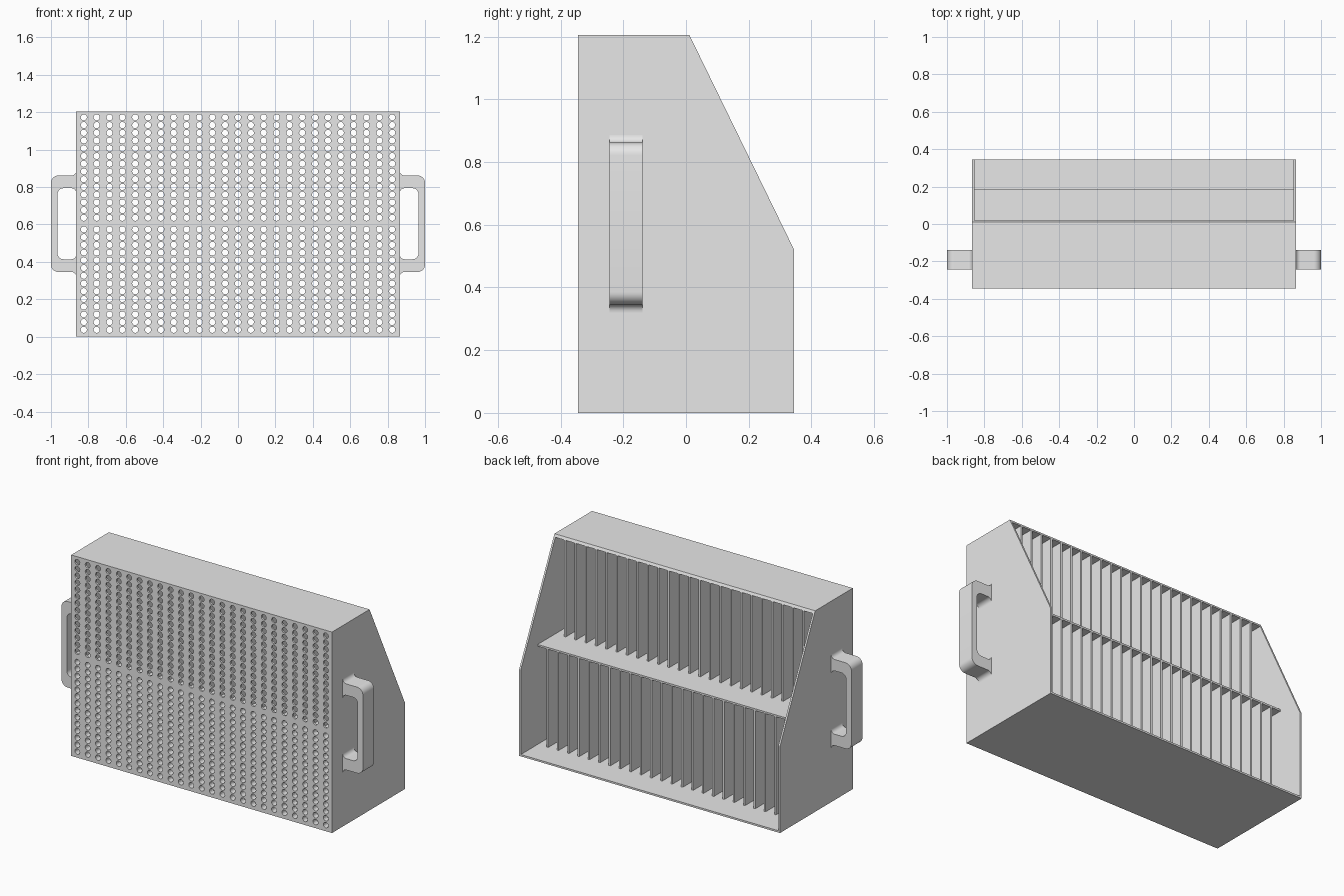
import bpy, bmesh, math
from mathutils import Vector

cube = bpy.data.objects.get("Cube")
if cube:
    bpy.data.objects.remove(cube, do_unlink=True)

grey = bpy.data.materials.new("light_grey")
grey.use_nodes = True
grey.diffuse_color = (0.8, 0.8, 0.8, 1)
grey.node_tree.nodes["Principled BSDF"].inputs["Base Color"].default_value = (0.8, 0.8, 0.8, 1)

# Overall sizes
W, D, H = 0.865, 0.345, 1.205       # half width, half depth, height
T = 0.011                           # sheet thickness
TOP_Y, KNEE_Z = 0.011, 0.52         # ends of the sloping back edge
SLOPE = (D - TOP_Y) / (H - KNEE_Z)
COLS, ROWS = 25, 14
PX, PZ = 0.0687, 0.0413             # hole pitch
RADIUS = 0.0165
SHELF_Z, SHELF_Y = 0.599, 0.185
LOW_Z, HIGH_Z = 0.016, 0.615        # bottoms of the two hole fields
FIELD = ROWS * PZ


def add_object(name, bm):
    bmesh.ops.recalc_face_normals(bm, faces=bm.faces)
    mesh = bpy.data.meshes.new(name)
    bm.to_mesh(mesh)
    bm.free()
    mesh.materials.append(grey)
    ob = bpy.data.objects.new(name, mesh)
    bpy.context.collection.objects.link(ob)
    return ob


def extrude(name, points, direction):
    """Solid made by sweeping a closed outline along a direction."""
    bm = bmesh.new()
    face = bm.faces.new([bm.verts.new(p) for p in points])
    new = bmesh.ops.extrude_face_region(bm, geom=[face])["geom"]
    bmesh.ops.translate(bm, vec=direction,
                        verts=[v for v in new if isinstance(v, bmesh.types.BMVert)])
    return add_object(name, bm)


def across(name, x0, x1, profile):
    """Sweep a (y, z) profile from x0 to x1."""
    return extrude(name, [(x0, y, z) for y, z in profile], (x1 - x0, 0, 0))


def rect(y0, y1, z0, z1):
    return [(y0, z0), (y1, z0), (y1, z1), (y0, z1)]


def array(ob, count, offset):
    mod = ob.modifiers.new("repeat", "ARRAY")
    mod.count = count
    mod.use_relative_offset = False
    mod.use_constant_offset = True
    mod.constant_offset_displace = offset


# Case: sides, floor, sloped-edge top and middle shelf
side = [(-D, 0), (D, 0), (D, KNEE_Z), (TOP_Y, H), (-D, H)]
across("right_side", -W, -W + T, side)
across("left_side", W - T, W, side)
inner = W - T
across("floor", -inner, inner, rect(-D, D, 0, T))
under_y = TOP_Y + 0.016 * SLOPE
across("top", -inner, inner, [(-D, H - 0.016), (under_y, H - 0.016), (TOP_Y, H), (-D, H)])
across("shelf", -inner, inner, rect(-D, SHELF_Y, SHELF_Z, SHELF_Z + T))

# Solid strips of the front around the hole fields
for name, z0, z1 in (("bottom_rail", 0, LOW_Z),
                     ("middle_rail", LOW_Z + FIELD, HIGH_Z),
                     ("top_rail", HIGH_Z + FIELD, H)):
    across(name, -inner, inner, rect(-D, -D + T, z0, z1))


def hole_field(name, z0, depth):
    """One pierced cell, repeated over columns and rows."""
    bm = bmesh.new()
    n = 16
    cx, cz = -(COLS - 1) / 2 * PX, z0 + PZ / 2
    rings = []
    for y in (-D, -D + depth):
        outer, hole = [], []
        for i in range(n):
            c, s = math.cos(math.tau * i / n), math.sin(math.tau * i / n)
            m = max(abs(c), abs(s))
            outer.append(bm.verts.new((cx + c / m * PX / 2, y, cz + s / m * PZ / 2)))
            hole.append(bm.verts.new((cx + c * RADIUS, y, cz + s * RADIUS)))
        rings.append((outer, hole))
    (fo, fh), (bo, bh) = rings
    for i in range(n):
        j = (i + 1) % n
        for a, b in ((fo, fh), (fh, bh), (bh, bo)):
            bm.faces.new((a[i], a[j], b[j], b[i]))
    # Orient the open cell: front out, back in, hole walls toward the axis
    ob = add_object(name, bm)
    if ob.data.polygons[0].normal.y > 0:
        ob.data.flip_normals()
    array(ob, COLS, (PX, 0, 0))
    array(ob, ROWS, (0, 0, PZ))


hole_field("lower_perforated_panel", LOW_Z, 0.035)
hole_field("upper_perforated_panel", HIGH_Z, T)

# Dividers between the columns of holes
first = -(COLS / 2 - 1) * PX
for name, y1, z0, z1 in (("lower_dividers", SHELF_Y, T, SHELF_Z),
                         ("upper_dividers", under_y, SHELF_Z + T, H - 0.016)):
    ob = across(name, first - T / 2, first + T / 2, rect(-D + T / 2, y1, z0, z1))
    array(ob, COLS - 1, (PX, 0, 0))


def rounded(corners, steps=8):
    """Outline through (x, z, radius) corners with arcs at the corners."""
    out = []
    for i, (x, z, r) in enumerate(corners):
        p = Vector((x, z))
        if r == 0:
            new = [p]
        else:
            a = (Vector(corners[i - 1][:2]) - p).normalized() * r
            b = (Vector(corners[(i + 1) % len(corners)][:2]) - p).normalized() * r
            new = []
            for k in range(steps + 1):
                t = math.pi / 2 * k / steps
                new.append(p + a * (1 - math.sin(t)) + b * (1 - math.cos(t)))
        for q in new:
            if not out or (q - out[-1]).length > 1e-5:
                out.append(q)
    if (out[0] - out[-1]).length < 1e-5:
        out.pop()
    return out


# Handles: rounded loops with flared feet on the sides
flare, bend = 0.025, 0.04
half_out, half_in, mid_z = 0.258, 0.19, 0.604
upper = [(W, half_in + 0.0 - flare, 0), (W, half_in, flare), (0.965, half_in, bend - 0.008)]
outer = [(W, half_out + flare, 0), (W, half_out, flare), (1.0, half_out, bend)]


def flip(part):
    return [(x, -z, r) for x, z, r in reversed(part)]


loop = outer + flip(outer) + flip(upper)[::-1] + upper[::-1]
for name, s in (("left_handle", 1), ("right_handle", -1)):
    points = [(s * p.x, -0.244, mid_z + p.y) for p in rounded(loop)]
    ob = extrude(name, points, (0, 0.105, 0))
    bpy.ops.object.select_all(action="DESELECT")
    ob.select_set(True)
    bpy.context.view_layer.objects.active = ob
    bpy.ops.object.shade_smooth_by_angle(angle=math.radians(35))
